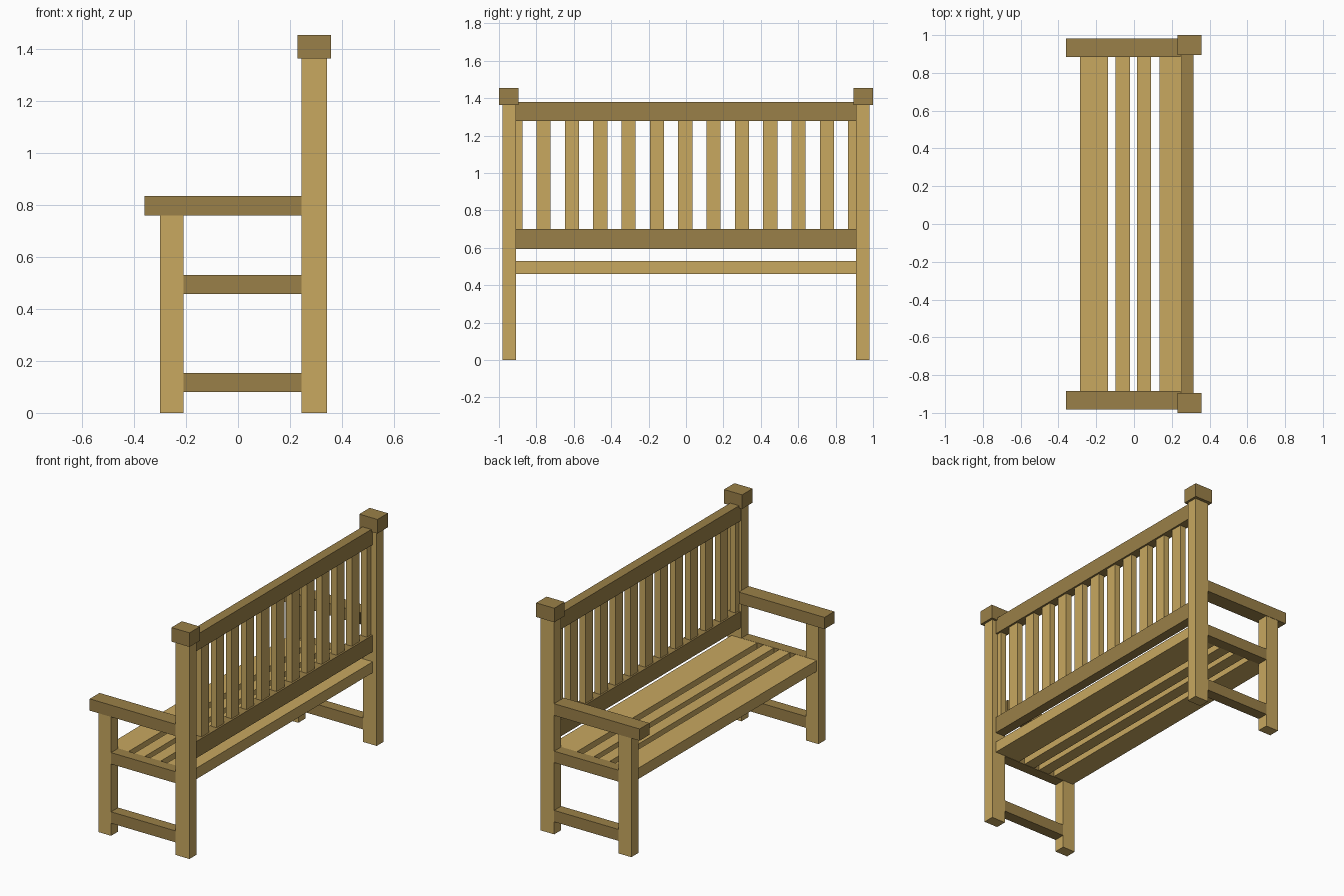
import bpy

if "Cube" in bpy.data.objects:
    bpy.data.objects.remove(bpy.data.objects["Cube"])


def material(name, color):
    m = bpy.data.materials.new(name)
    m.diffuse_color = (*color, 1)
    m.use_nodes = True
    m.node_tree.nodes["Principled BSDF"].inputs["Base Color"].default_value = m.diffuse_color
    return m


light = material("light_wood", (0.578, 0.392, 0.117))
dark = material("dark_wood", (0.323, 0.216, 0.065))


def box(name, x, y, z, mat):
    """Box from (min, max) ranges on each axis."""
    lo, hi = zip(x, y, z)
    bpy.ops.mesh.primitive_cube_add(
        size=1, location=[(a + b) / 2 for a, b in zip(lo, hi)])
    ob = bpy.context.object
    ob.name = name
    ob.scale = [b - a for a, b in zip(lo, hi)]
    bpy.ops.object.transform_apply(location=False, rotation=False, scale=True)
    ob.data.materials.append(mat)
    return ob


def pair(name, x, y, z, mat):
    """The same part at both ends of the bench."""
    box(name + "_right", x, y, z, mat)
    box(name + "_left", x, (-y[1], -y[0]), z, mat)


END = (0.909, 0.98)
SPAN = (-0.909, 0.909)

# End frames: posts, legs, caps, armrests and side rails
pair("back_post", (0.245, 0.343), END, (0, 1.365), light)
pair("post_cap", (0.23, 0.358), (0.895, 1.0), (1.365, 1.455), dark)
pair("front_leg", (-0.30, -0.21), END, (0, 0.76), light)
pair("armrest", (-0.36, 0.245), (0.883, 0.982), (0.76, 0.835), dark)
pair("seat_side_rail", (-0.21, 0.245), END, (0.458, 0.531), dark)
pair("foot_rail", (-0.21, 0.245), END, (0.08, 0.153), dark)

# Seat planks
for i, x in enumerate([(-0.286, -0.138), (-0.097, -0.022),
                       (0.015, 0.09), (0.135, 0.315)]):
    box(f"seat_plank_{i + 1}", x, SPAN, (0.46, 0.53), light)

# Backrest rails
box("back_lower_rail", (0.252, 0.315), SPAN, (0.594, 0.70), dark)
box("back_top_rail", (0.252, 0.315), SPAN, (1.277, 1.38), dark)

# Backrest slats, the end ones running into the posts
for i in range(13):
    c = -0.004 + (i - 6) * 0.1515
    box(f"back_slat_{i + 1}", (0.263, 0.303), (c - 0.038, c + 0.038),
        (0.70, 1.277), light)
